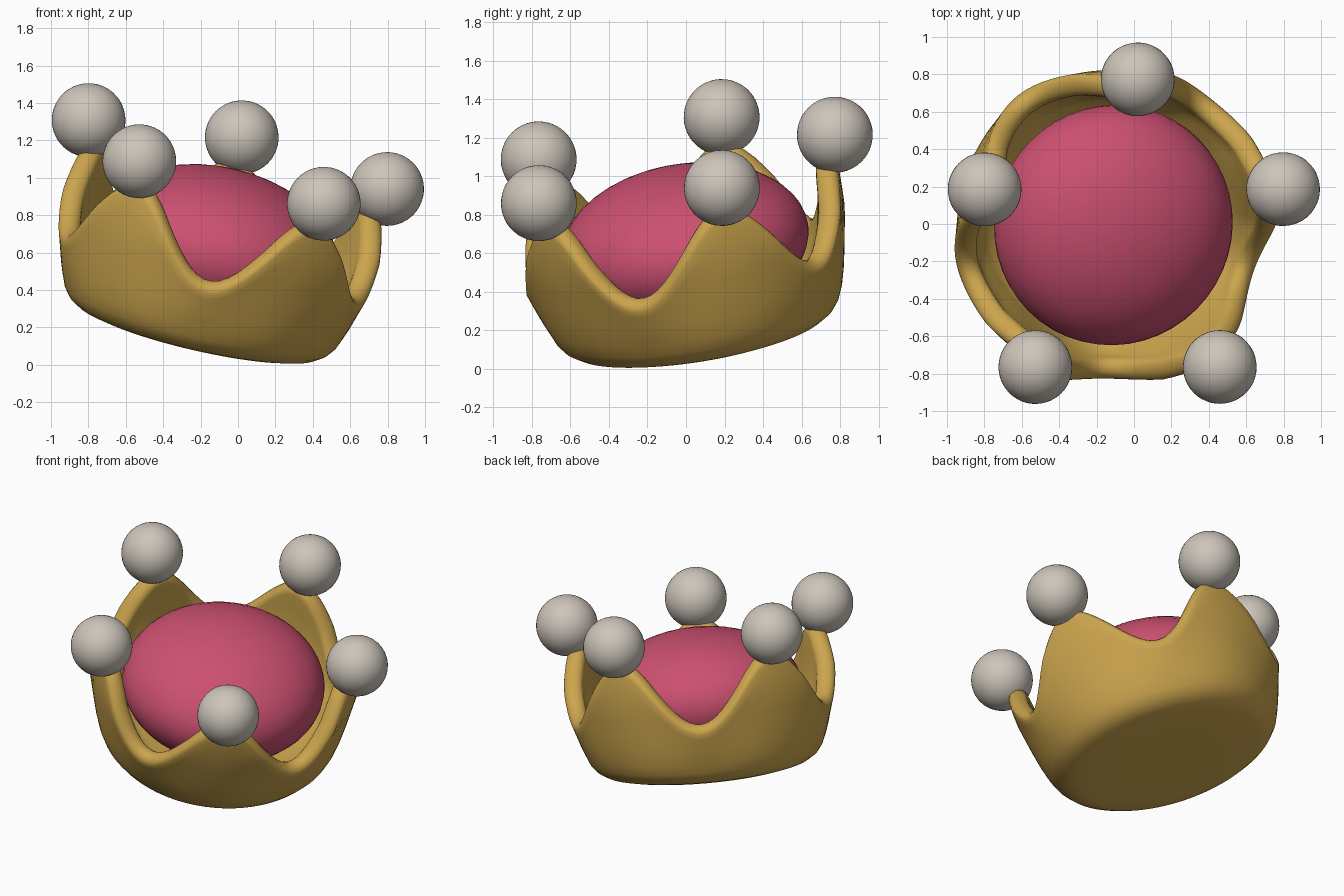
import bpy, bmesh, math
from mathutils import Matrix, Vector

if "Cube" in bpy.data.objects:
    bpy.data.objects.remove(bpy.data.objects["Cube"], do_unlink=True)

# Tilted frame shared by all parts: origin at the middle of the crown's base
AXIS = Vector((0.222, -0.159, 0.962)).normalized()
BASE = Vector((-0.01, -0.077, 1.083)) - 0.95 * AXIS
TILT = Matrix.Translation(BASE) @ Vector((0, 0, 1)).rotation_difference(AXIS).to_matrix().to_4x4()
POINTS = 5
PHASE = math.radians(89)


def material(name, color):
    mat = bpy.data.materials.new(name)
    mat.use_nodes = True
    mat.diffuse_color = (*color, 1)
    bsdf = next(n for n in mat.node_tree.nodes if n.type == 'BSDF_PRINCIPLED')
    bsdf.inputs["Base Color"].default_value = (*color, 1)
    return mat


def finish(bm, name, mat, matrix):
    bmesh.ops.recalc_face_normals(bm, faces=bm.faces)
    for face in bm.faces:
        face.smooth = True
    mesh = bpy.data.meshes.new(name)
    bm.to_mesh(mesh)
    bm.free()
    mesh.materials.append(mat)
    obj = bpy.data.objects.new(name, mesh)
    obj.matrix_world = matrix
    bpy.context.collection.objects.link(obj)
    return obj


def ellipsoid(name, mat, center, radius, height):
    bm = bmesh.new()
    bmesh.ops.create_uvsphere(bm, u_segments=48, v_segments=24, radius=1)
    bmesh.ops.scale(bm, vec=(radius, radius, height), verts=bm.verts)
    finish(bm, name, mat, TILT @ Matrix.Translation(center))


def wall_profile(angle):
    """Radius and height pairs from the underside, over the rim, to the inner floor."""
    wave = math.cos(POINTS * (angle - PHASE))
    rim = 0.625 + 0.205 * wave
    swell = 0.015 - 0.02 * wave
    half = 0.06
    top = rim - half
    pts = [(0.3, 0), (0.52, 0), (0.6, 0.003), (0.66, 0.018), (0.71, 0.05), (0.745, 0.095)]
    # Outer wall
    for i in range(7):
        t = i / 6
        z = 0.16 + (top - 0.16) * t
        pts.append((0.772 + 0.085 * min(1, (z - 0.16) / 0.42) ** 0.8 + swell * t, z))
    outer = pts[-1][0]
    # Rounded rim
    for i in range(1, 8):
        a = math.pi * i / 8
        pts.append((outer - half + half * math.cos(a), top + half * math.sin(a)))
    # Inner wall and floor
    inner = outer - 2 * half
    for i in range(7):
        t = i / 6
        pts.append((inner + (0.62 - inner) * t ** 1.5, top + (0.2 - top) * t))
    return pts + [(0.5, 0.14), (0.25, 0.12)]


gold = material("gold", (0.60, 0.375, 0.075))
pink = material("pink velvet", (0.60, 0.08, 0.165))
pearl = material("pearl grey", (0.61, 0.56, 0.495))

# Crown band with five points
STEPS = 120
bm = bmesh.new()
rings = []
for s in range(STEPS):
    a = math.tau * s / STEPS
    rings.append([bm.verts.new((r * math.cos(a), r * math.sin(a), z)) for r, z in wall_profile(a)])
for s in range(STEPS):
    here, after = rings[s], rings[(s + 1) % STEPS]
    for i in range(len(here) - 1):
        bm.faces.new((here[i], after[i], after[i + 1], here[i + 1]))
bm.faces.new([ring[0] for ring in rings])
bm.faces.new([ring[-1] for ring in rings])
finish(bm, "crown_band", gold, TILT)

# Cushion inside the band
ellipsoid("cushion", pink, (0, 0, 0.5), 0.648, 0.4)

# Ball on each point
for k in range(POINTS):
    a = PHASE + math.tau * k / POINTS
    ellipsoid(f"point_ball_{k + 1}", pearl, (0.861 * math.cos(a), 0.861 * math.sin(a), 0.95), 0.197, 0.197)
